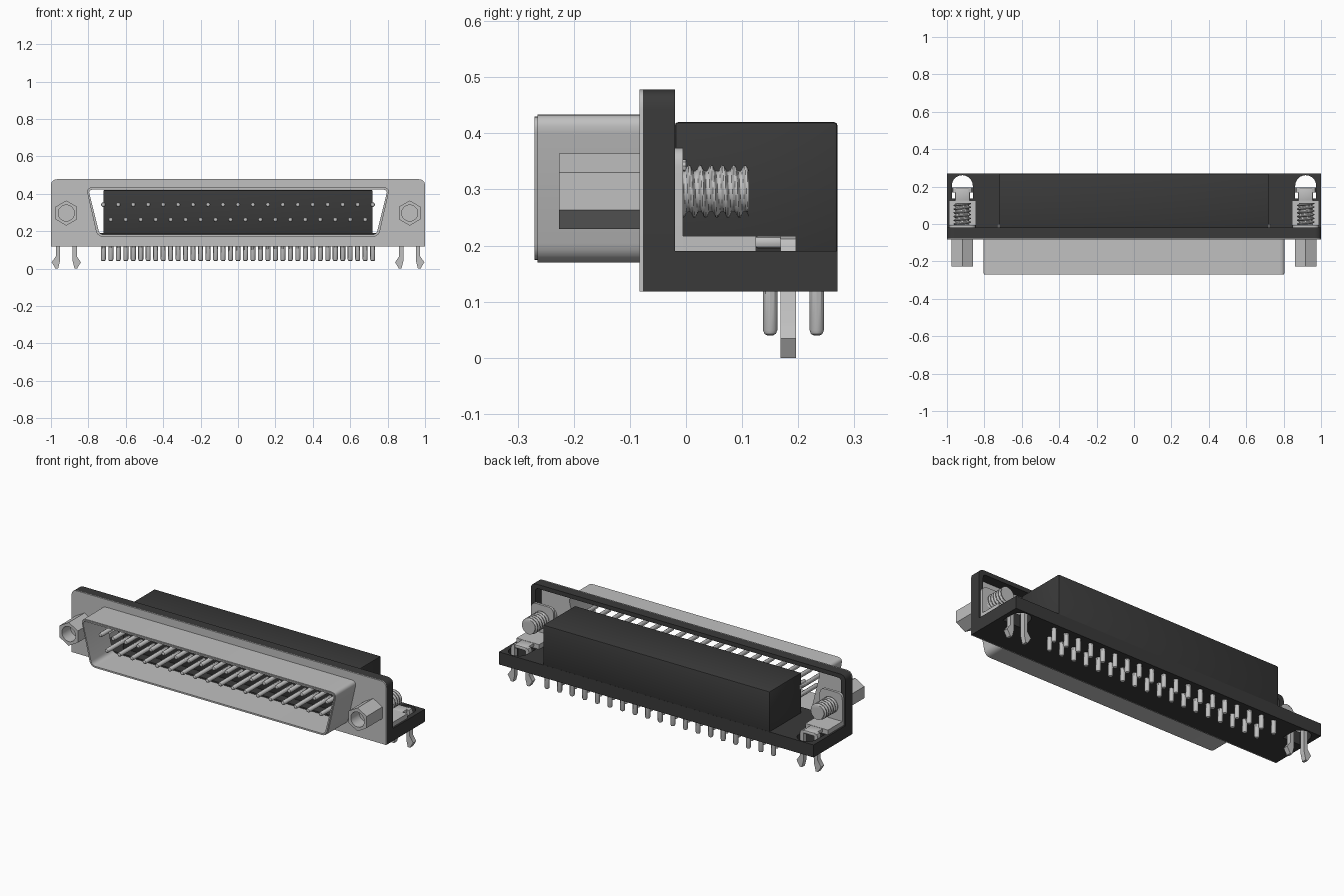
import bpy, bmesh, math
from mathutils import Vector, Matrix

cube = bpy.data.objects.get("Cube")
if cube:
    bpy.data.objects.remove(cube, do_unlink=True)


def material(name, value):
    m = bpy.data.materials.new(name)
    m.use_nodes = True
    col = (value, value, value, 1)
    m.diffuse_color = col
    m.node_tree.nodes["Principled BSDF"].inputs["Base Color"].default_value = col
    return m


METAL = material("light grey metal", 0.53)
PLASTIC = material("dark grey plastic", 0.042)


def finish(name, bm, mat, smooth=True):
    bmesh.ops.remove_doubles(bm, verts=bm.verts, dist=1e-5)
    bmesh.ops.recalc_face_normals(bm, faces=bm.faces)
    me = bpy.data.meshes.new(name)
    bm.to_mesh(me)
    bm.free()
    me.materials.clear()
    me.materials.append(mat)
    ob = bpy.data.objects.new(name, me)
    bpy.context.collection.objects.link(ob)
    if smooth:
        bpy.ops.object.select_all(action='DESELECT')
        ob.select_set(True)
        bpy.context.view_layer.objects.active = ob
        bpy.ops.object.shade_smooth_by_angle(angle=math.radians(35))
    return ob


def rounded(corners, n=5):
    """Outline from (x, y, radius) corners, each eased by a small arc."""
    out = []
    for i, (x, y, r) in enumerate(corners):
        p = Vector((x, y))
        if r == 0:
            out.append(p)
            continue
        a = Vector(corners[i - 1][:2]) - p
        b = Vector(corners[(i + 1) % len(corners)][:2]) - p
        a, b = p + a.normalized() * r, p + b.normalized() * r
        for k in range(n + 1):
            t = k / n
            out.append(a * (1 - t) ** 2 + p * 2 * t * (1 - t) + b * t * t)
    return out


def ngon(cx, cy, r, n, start=0.0):
    return [Vector((cx + r * math.cos(start + math.tau * k / n),
                    cy + r * math.sin(start + math.tau * k / n))) for k in range(n)]


def extrude(name, loops, lo, hi, mat, axis='Y'):
    """Fill outlines (inner ones become holes) and extrude along Y (xz outline) or Z (xy outline)."""
    cu = bpy.data.curves.new(name, 'CURVE')
    cu.dimensions = '2D'
    cu.fill_mode = 'BOTH'
    cu.extrude = (hi - lo) / 2
    for loop in loops:
        sp = cu.splines.new('POLY')
        sp.points.add(len(loop) - 1)
        for pt, p in zip(sp.points, loop):
            pt.co = (p[0], p[1], 0, 1)
        sp.use_cyclic_u = True
    tmp = bpy.data.objects.new(name + "_tmp", cu)
    bpy.context.collection.objects.link(tmp)
    me = bpy.data.meshes.new_from_object(tmp.evaluated_get(bpy.context.evaluated_depsgraph_get()))
    bpy.data.objects.remove(tmp, do_unlink=True)
    mid = (lo + hi) / 2
    if axis == 'Y':
        me.transform(Matrix.Translation((0, mid, 0)) @ Matrix.Rotation(math.pi / 2, 4, 'X'))
    else:
        me.transform(Matrix.Translation((0, 0, mid)))
    bm = bmesh.new()
    bm.from_mesh(me)
    bpy.data.meshes.remove(me)
    return finish(name, bm, mat)


def box(name, x, y, z, mat, bevel=0.0):
    bm = bmesh.new()
    bmesh.ops.create_cube(bm, size=1)
    for v in bm.verts:
        v.co = [(a + b) / 2 + c * (b - a) for c, (a, b) in zip(v.co, (x, y, z))]
    if bevel:
        bmesh.ops.bevel(bm, geom=bm.edges[:], offset=bevel, segments=2, profile=0.5, affect='EDGES')
    return finish(name, bm, mat, bevel > 0)


def add_pin(bm, start, direction, length, r, n=10):
    """Round pin with a softened tip."""
    d = Vector(direction)
    u = Vector((1, 0, 0))
    w = d.cross(u)
    rings = []
    for t, s in ((0, 1), (length - r * 0.7, 1), (length - r * 0.2, 0.8), (length, 0.4)):
        rings.append([bm.verts.new(Vector(start) + d * t + (u * math.cos(a) + w * math.sin(a)) * r * s)
                      for a in (math.tau * k / n for k in range(n))])
    for a, b in zip(rings, rings[1:]):
        for k in range(n):
            bm.faces.new((a[k], a[(k + 1) % n], b[(k + 1) % n], b[k]))
    bm.faces.new(rings[0])
    bm.faces.new(rings[-1])


def shell_outline(t):
    """Wide-topped connector outline, moved inward by t."""
    r = 0.035 - t
    return rounded([(-0.752 + t, 0.17 + t, r), (0.752 - t, 0.17 + t, r),
                    (0.812 - t, 0.434 - t, r), (-0.812 + t, 0.434 - t, r)])


# Flange: metal face plate over a hollow plastic rim
flange = rounded([(-1, 0.118, 0), (1, 0.118, 0), (1, 0.478, 0.035), (-1, 0.478, 0.035)])
rim_inner = rounded([(-0.972, 0.19, 0), (0.972, 0.19, 0), (0.972, 0.454, 0.02), (-0.972, 0.454, 0.02)])
extrude("face_plate", [flange, shell_outline(0.012)], -0.083, -0.077, METAL)
extrude("flange_rim", [flange, rim_inner], -0.077, -0.02, PLASTIC)

# Open metal shell with an eased front lip
extrude("shell", [shell_outline(0), shell_outline(0.012)], -0.265, -0.08, METAL)
extrude("shell_lip", [shell_outline(0.004), shell_outline(0.012)], -0.27, -0.265, METAL)

# Base with a slot for each board lock, and the main body
slots = []
for s in (-1, 1):
    arc = [Vector((s * 0.918 + 0.056 * math.cos(a), 0.205 + 0.056 * math.sin(a)))
           for a in (math.pi * k / 12 for k in range(13))]
    slots.append(arc + [Vector((s * 0.918 - 0.056, 0.135)), Vector((s * 0.918 + 0.056, 0.135))])
base = [Vector(p) for p in ((-1, -0.02), (1, -0.02), (1, 0.27), (-1, 0.27))]
extrude("base", [base] + slots, 0.118, 0.19, PLASTIC, 'Z')
box("body", (-0.72, 0.72), (-0.02, 0.27), (0.185, 0.42), PLASTIC, 0.006)

# Contact pins and solder tails, two staggered rows each
contacts, tails = bmesh.new(), bmesh.new()
for count, z, y in ((19, 0.342, 0.233), (18, 0.262, 0.15)):
    for i in range(count):
        x = (i - (count - 1) / 2) * 0.08
        add_pin(contacts, (x, 0.0, z), (0, -1, 0), 0.225, 0.0125)
        add_pin(tails, (x, y, 0.13), (0, 0, -1), 0.09, 0.0135)
finish("contact_pins", contacts, METAL)
finish("solder_tails", tails, METAL)


def threaded_rod(name, cx, cz, y0, y1, pitch=0.02, rows=64, n=24):
    bm = bmesh.new()
    rings = []
    for j in range(rows + 1):
        y = y0 + (y1 - y0) * j / rows
        ring = []
        for k in range(n):
            ph = (y / pitch + k / n) % 1
            r = 0.037 + 0.010 * min(1, max(0, 1.6 - abs(ph - 0.5) * 5))
            a = math.tau * k / n
            ring.append(bm.verts.new((cx + r * math.cos(a), y, cz + r * math.sin(a))))
        rings.append(ring)
    for a, b in zip(rings, rings[1:]):
        for k in range(n):
            bm.faces.new((a[k], a[(k + 1) % n], b[(k + 1) % n], b[k]))
    bm.faces.new(rings[0])
    bm.faces.new(rings[-1])
    return finish(name, bm, METAL)


# Hardware at both ends
for side, s in (("left", 1), ("right", -1)):
    cx, cz = s * 0.918, 0.297
    # Hex standoff with a blind hole, and the screw behind it
    hexagon = ngon(cx, cz, 0.067, 6, math.pi / 6)
    extrude(side + "_hex_standoff", [hexagon, ngon(cx, cz, 0.043, 24)], -0.226, -0.08, METAL)
    extrude(side + "_standoff_core", [ngon(cx, cz, 0.0435, 24)], -0.15, -0.02, METAL)
    threaded_rod(side + "_screw", cx, cz, -0.02, 0.112)
    # L-shaped bracket
    upright = rounded([(cx - 0.072, 0.19, 0), (cx + 0.072, 0.19, 0),
                       (cx + 0.072, 0.375, 0.035), (cx - 0.072, 0.375, 0.035)])
    extrude(side + "_bracket_upright", [upright], -0.02, -0.005, METAL)
    box(side + "_bracket_foot", (cx - 0.072, cx + 0.072), (-0.02, 0.125), (0.19, 0.217), METAL)
    box(side + "_board_lock_strap", (cx - 0.04, cx + 0.04), (0.12, 0.196), (0.195, 0.217), METAL, 0.008)
    # Barbed board lock legs
    for leg, d in (("outer", s), ("inner", -s)):
        profile = [(0.034, 0.217), (0.05, 0.212), (0.056, 0.2), (0.056, 0.066),
                   (0.078, 0.034), (0.058, 0.0), (0.044, 0.0), (0.034, 0.04)]
        extrude(f"{side}_board_lock_{leg}_leg",
                [[Vector((cx + d * u, z)) for u, z in profile]], 0.168, 0.196, METAL)
